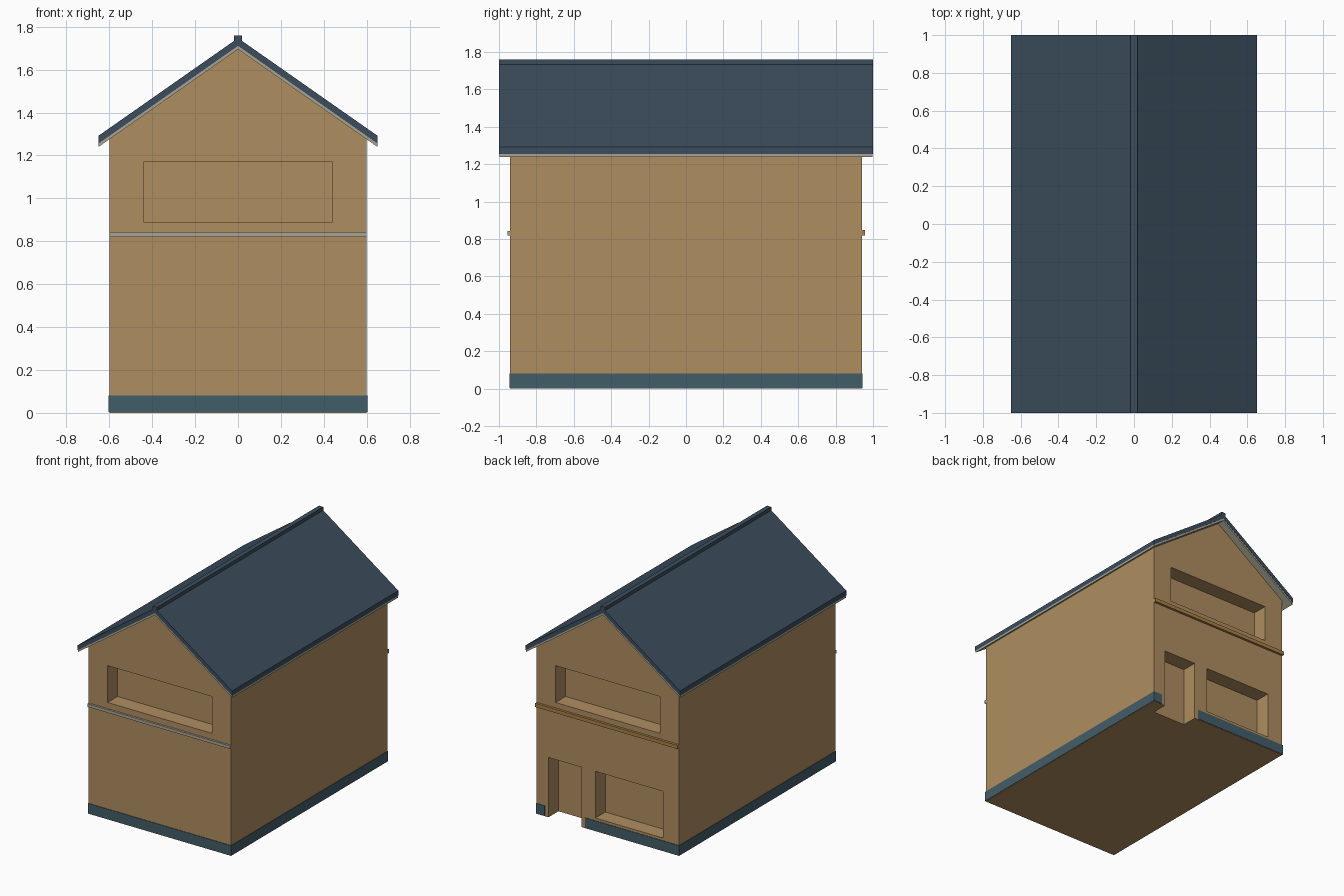
import bpy, bmesh

if "Cube" in bpy.data.objects:
    bpy.data.objects.remove(bpy.data.objects["Cube"])


def material(name, rgb):
    m = bpy.data.materials.new(name)
    m.diffuse_color = (*rgb, 1)
    m.use_nodes = True
    m.node_tree.nodes["Principled BSDF"].inputs["Base Color"].default_value = m.diffuse_color
    return m


WOOD = material("wood", (0.43, 0.27, 0.12))
SLATE = material("slate", (0.045, 0.075, 0.11))
PLINTH = material("plinth_blue", (0.055, 0.11, 0.14))
STONE = material("pale_trim", (0.40, 0.37, 0.29))
GOLD = material("gold_trim", (0.40, 0.22, 0.06))


def extrude_profile(name, points, y0, y1, mat):
    """Extrude an (x, z) outline along y."""
    bm = bmesh.new()
    face = bm.faces.new([bm.verts.new((x, y0, z)) for x, z in points])
    new = bmesh.ops.extrude_face_region(bm, geom=[face])["geom"]
    verts = [g for g in new if isinstance(g, bmesh.types.BMVert)]
    bmesh.ops.translate(bm, verts=verts, vec=(0, y1 - y0, 0))
    bmesh.ops.recalc_face_normals(bm, faces=bm.faces)
    me = bpy.data.meshes.new(name)
    bm.to_mesh(me)
    bm.free()
    ob = bpy.data.objects.new(name, me)
    bpy.context.collection.objects.link(ob)
    if mat:
        me.materials.append(mat)
    return ob


def box(name, x0, x1, y0, y1, z0, z1, mat=None):
    return extrude_profile(name, [(x0, z0), (x1, z0), (x1, z1), (x0, z1)], y0, y1, mat)


HX, HY, DEPTH = 0.60, 0.94, 0.12
SLOPE = 0.70

# Gabled house body
body = extrude_profile("house_body", [
    (-HX, 0), (HX, 0), (HX, 1.695 - SLOPE * HX), (0, 1.695), (-HX, 1.695 - SLOPE * HX)],
    -HY, HY, WOOD)


# Recessed openings: side (-1 front, 1 back), x range, z range
openings = {
    "front_window": (-1, -0.44, 0.44, 0.89, 1.17),
    "back_upper_window": (1, -0.44, 0.44, 0.89, 1.17),
    "back_lower_window": (1, -0.465, 0.105, 0.10, 0.455),
    "back_door": (1, 0.22, 0.50, -0.1, 0.455),
}
for name, (s, x0, x1, z0, z1) in openings.items():
    ya, yb = sorted((s * (HY - DEPTH), s * (HY + 0.1)))
    cutter = box(name + "_cutter", x0, x1, ya, yb, z0, z1, WOOD)
    mod = body.modifiers.new(name, 'BOOLEAN')
    mod.operation, mod.solver, mod.object = 'DIFFERENCE', 'EXACT', cutter
    bpy.context.view_layer.objects.active = body
    bpy.ops.object.modifier_apply(modifier=name)
    bpy.data.objects.remove(cutter)


# Roof layers: chevrons sharing the same slope
def chevron(name, low, high, half_length, mat):
    w = 0.65
    d = SLOPE * w
    extrude_profile(name, [(-w, low - d), (0, low), (w, low - d),
                           (w, high - d), (0, high), (-w, high - d)],
                    -half_length, half_length, mat)


chevron("roof_lining", 1.695, 1.711, 0.998, STONE)
chevron("roof_slab", 1.711, 1.747, 1.0, SLATE)
box("ridge_cap", -0.018, 0.018, -1.0, 1.0, 1.72, 1.76, SLATE)

# Plinth strips round the base, with a gap at the door
T, Z0, Z1 = 0.004, 0.004, 0.08
box("plinth_front", -HX - T, HX + T, -HY - T, -HY, Z0, Z1, PLINTH)
box("plinth_back_long", -HX - T, 0.19, HY, HY + T, Z0, Z1, PLINTH)
box("plinth_back_short", 0.53, HX + T, HY, HY + T, Z0, Z1, PLINTH)
for side, x0, x1 in (("left", -HX - T, -HX), ("right", HX, HX + T)):
    box("plinth_" + side, x0, x1, -HY, HY, Z0, Z1, PLINTH)

# Horizontal trim bands
box("front_band", -HX, HX, -0.955, -HY, 0.82, 0.843, STONE)
box("back_band", -HX, HX, HY, 0.958, 0.82, 0.848, GOLD)
